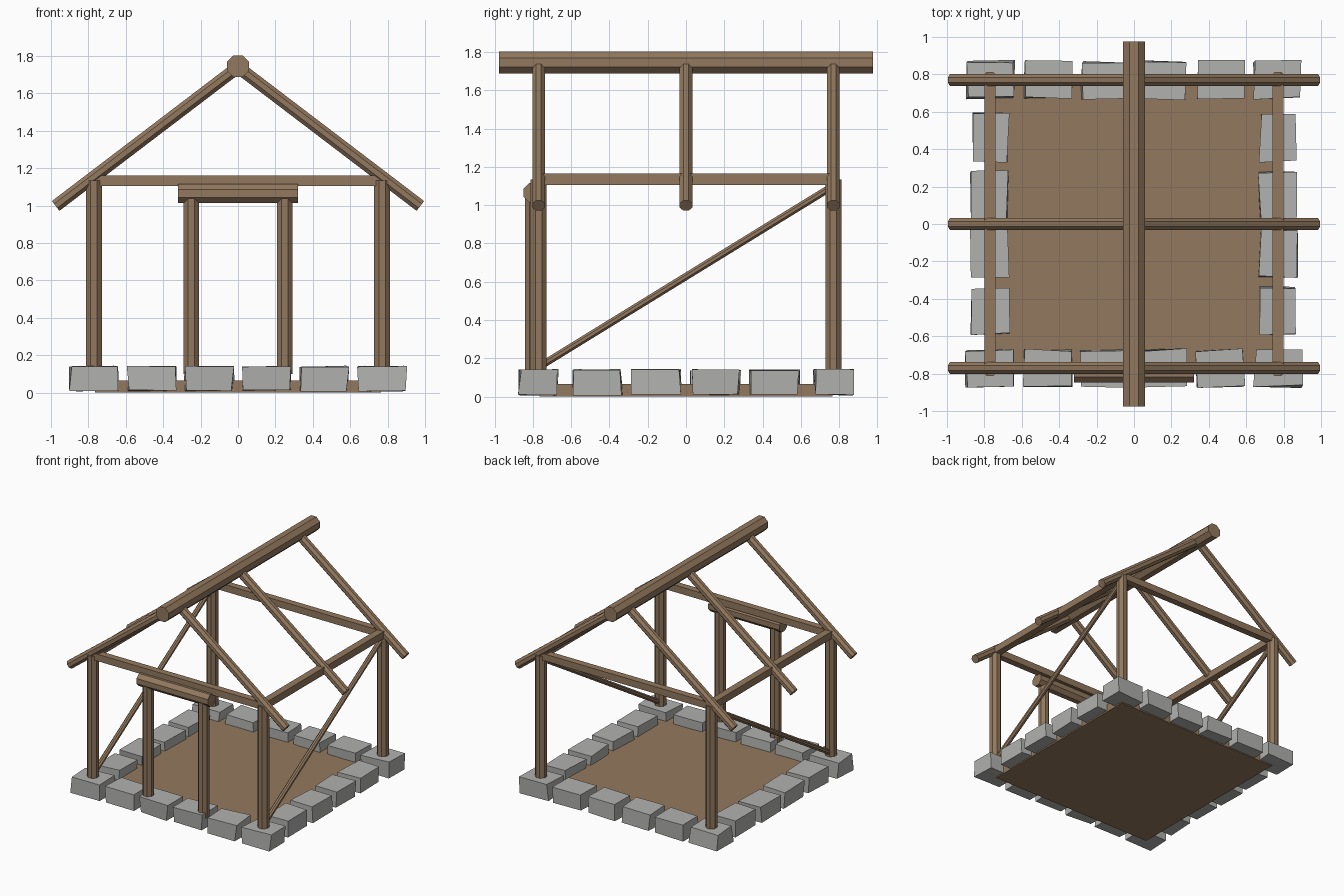
import bpy, bmesh, math, random
from mathutils import Vector, Matrix

random.seed(7)

cube = bpy.data.objects.get("Cube")
if cube:
    bpy.data.objects.remove(cube, do_unlink=True)


def make_material(name, rgb):
    mat = bpy.data.materials.new(name)
    mat.use_nodes = True
    color = (*rgb, 1)
    mat.diffuse_color = color
    mat.node_tree.nodes["Principled BSDF"].inputs["Base Color"].default_value = color
    return mat


WOOD = make_material("brown wood", (0.29, 0.19, 0.112))
STONE = make_material("grey stone", (0.44, 0.44, 0.43))


def finish(bm, name, mat):
    mesh = bpy.data.meshes.new(name)
    bm.to_mesh(mesh)
    bm.free()
    mesh.materials.append(mat)
    obj = bpy.data.objects.new(name, mesh)
    bpy.context.collection.objects.link(obj)
    return obj


def beam(name, start, end, half_width, sides=8):
    """Straight timber between two points, with its flat sides square to the axes."""
    start, end = Vector(start), Vector(end)
    axis = end - start
    radius = half_width / math.cos(math.pi / sides)
    turn = axis.to_track_quat('Z', 'Y').to_matrix().to_4x4()
    bm = bmesh.new()
    bmesh.ops.create_cone(
        bm, cap_ends=True, segments=sides, radius1=radius, radius2=radius,
        depth=axis.length,
        matrix=Matrix.Translation((start + end) / 2) @ turn
        @ Matrix.Rotation(math.pi / sides, 4, 'Z'))
    return finish(bm, name, WOOD)


def box(name, center, size, mat, jitter=0.0):
    """Box whose corners may be nudged for a rough-cut look."""
    bm = bmesh.new()
    bmesh.ops.create_cube(bm, size=1, matrix=Matrix.Translation(center)
                          @ Matrix.Diagonal((*size, 1)))
    for v in bm.verts:
        v.co.x += random.uniform(-jitter, jitter)
        v.co.y += random.uniform(-jitter, jitter)
        v.co.z += random.uniform(-jitter, jitter) * 0.4
    return finish(bm, name, mat)


WALL = 0.77      # distance of the walls from the centre
STEP = 0.308     # spacing of the foundation stones

# Floor slab
box("floor", (0, 0, 0.0325), (1.53, 1.53, 0.065), WOOD)

# Foundation stones: six along front and back, four along each side
for side, label in ((-1, "front"), (1, "back")):
    for i in range(6):
        box(f"{label}_stone_{i + 1}", ((i - 2.5) * STEP, side * WALL, 0.075),
            (0.25, 0.195, 0.13), STONE, 0.01)
for side, label in ((-1, "right"), (1, "left")):
    for i in range(4):
        box(f"{label}_stone_{i + 1}", (side * WALL, (i - 1.5) * STEP, 0.075),
            (0.195, 0.25, 0.13), STONE, 0.01)

for sx, label in ((-1, "right"), (1, "left")):
    x = sx * WALL
    # Corner posts
    for y, end in ((-WALL, "front"), (WALL, "back")):
        beam(f"{end}_{label}_post", (x, y, 0.08), (x, y, 1.135), 0.042)
    # Side wall plate and diagonal brace
    beam(f"{label}_wall_beam", (x, -WALL, 1.135), (x, WALL, 1.135), 0.029, 4)
    beam(f"{label}_brace", (x, -0.76, 0.16), (x, 0.76, 1.095), 0.019)
    # Door post
    beam(f"{label}_door_post", (sx * 0.25, -0.8, 0.1), (sx * 0.25, -0.8, 1.04), 0.041)
    # Rafters
    for y, place in ((-WALL, "front"), (0, "middle"), (WALL, "back")):
        beam(f"{place}_{label}_rafter", (0, y, 1.74), (sx * 0.975, y, 0.998), 0.033)

# Cross beams at front and back
for y, label in ((-WALL, "front"), (WALL, "back")):
    beam(f"{label}_cross_beam", (-WALL, y, 1.133), (WALL, y, 1.133), 0.028, 4)

# Door lintel and roof ridge
beam("door_lintel", (-0.322, -0.797, 1.065), (0.322, -0.797, 1.065), 0.051)
beam("ridge_beam", (0, -0.977, 1.745), (0, 0.977, 1.745), 0.058)
